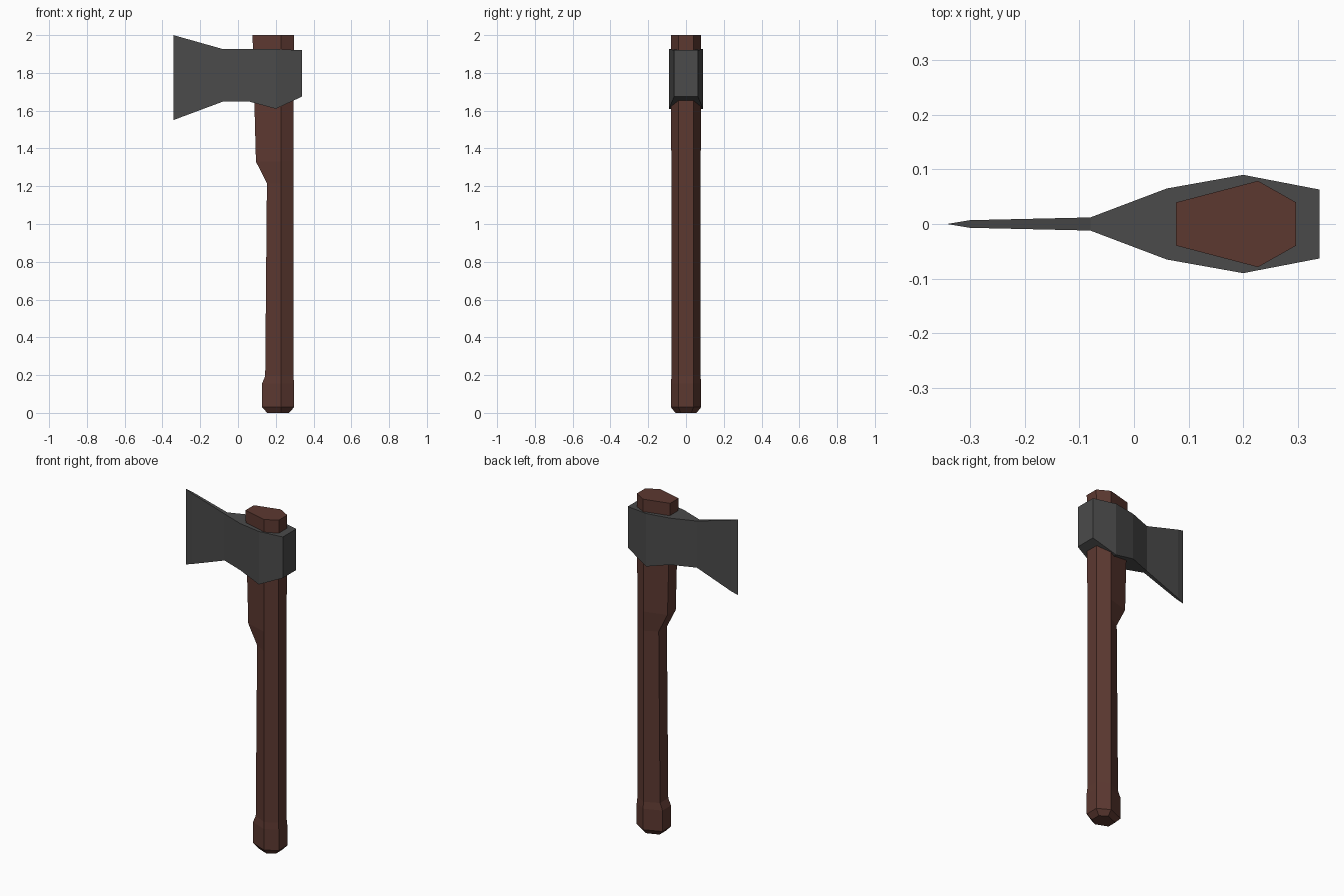
import bpy
import bmesh

if "Cube" in bpy.data.objects:
    bpy.data.objects.remove(bpy.data.objects["Cube"], do_unlink=True)


def make_material(name, rgb):
    mat = bpy.data.materials.new(name)
    mat.use_nodes = True
    mat.diffuse_color = (*rgb, 1)
    mat.node_tree.nodes["Principled BSDF"].inputs["Base Color"].default_value = (*rgb, 1)
    return mat


def loft(name, rings, mat):
    """Skin a row of equal-sized rings and cap both ends."""
    bm = bmesh.new()
    loops = [[bm.verts.new(p) for p in ring] for ring in rings]
    for a, b in zip(loops, loops[1:]):
        for i in range(len(a)):
            j = (i + 1) % len(a)
            bm.faces.new((a[i], a[j], b[j], b[i]))
    bm.faces.new(loops[0])
    bm.faces.new(loops[-1])
    bmesh.ops.remove_doubles(bm, verts=bm.verts, dist=0.0005)
    bmesh.ops.recalc_face_normals(bm, faces=bm.faces)
    mesh = bpy.data.meshes.new(name)
    bm.to_mesh(mesh)
    bm.free()
    mesh.materials.append(mat)
    obj = bpy.data.objects.new(name, mesh)
    bpy.context.collection.objects.link(obj)
    return obj


def handle_ring(z, left, right, half):
    """Six-sided section, widest at a ridge behind its middle."""
    ridge, flat = 0.227, half / 2
    return [(left, -flat, z), (ridge, -half, z), (right, -flat, z),
            (right, flat, z), (ridge, half, z), (left, flat, z)]


def head_ring(x, half, low, high):
    return [(x, -half, low), (x, half, low), (x, half, high), (x, -half, high)]


wood = make_material("dark reddish wood", (0.107, 0.040, 0.030))
steel = make_material("dark steel", (0.069, 0.069, 0.069))

# Handle: chamfered foot, swollen grip end, slim shaft, deep shoulder
handle_sections = [
    (0.0, 0.155, 0.27, 0.056), (0.03, 0.127, 0.297, 0.08),
    (0.155, 0.127, 0.297, 0.08), (0.195, 0.144, 0.293, 0.077),
    (1.215, 0.153, 0.293, 0.077), (1.33, 0.095, 0.293, 0.078),
    (2.0, 0.077, 0.297, 0.079)]
loft("handle", [handle_ring(*s) for s in handle_sections], wood)

# Head: cutting edge, bevel, thin blade, cheeks around the eye, flat poll
head_sections = [
    (-0.342, 0.0, 1.55, 2.0), (-0.30, 0.007, 1.566, 1.988),
    (-0.08, 0.012, 1.648, 1.926), (0.06, 0.065, 1.648, 1.926),
    (0.2, 0.09, 1.61, 1.926), (0.34, 0.063, 1.675, 1.92)]
loft("axe_head", [head_ring(*s) for s in head_sections], steel)
